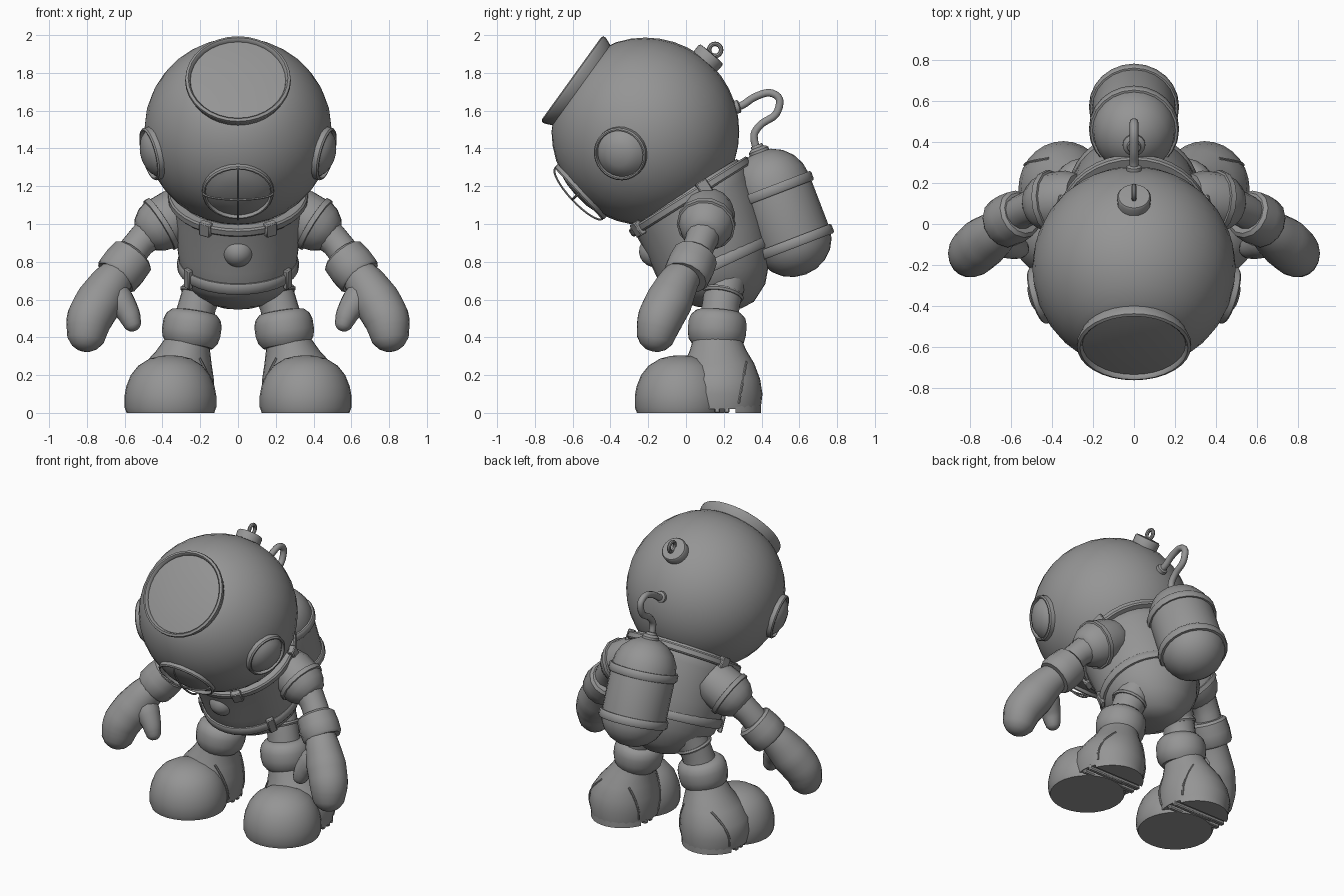
import bpy, bmesh, math
from mathutils import Vector, Matrix

if "Cube" in bpy.data.objects:
    bpy.data.objects.remove(bpy.data.objects["Cube"])

grey = bpy.data.materials.new("suit grey")
grey.diffuse_color = (0.3, 0.3, 0.3, 1)
grey.use_nodes = True
grey.node_tree.nodes["Principled BSDF"].inputs["Base Color"].default_value = grey.diffuse_color
V = Vector


def finish(name, bm):
    bmesh.ops.remove_doubles(bm, verts=bm.verts, dist=0.0005)
    bmesh.ops.recalc_face_normals(bm, faces=bm.faces)
    me = bpy.data.meshes.new(name)
    bm.to_mesh(me)
    bm.free()
    me.materials.append(grey)
    ob = bpy.data.objects.new(name, me)
    bpy.context.collection.objects.link(ob)
    return ob


def skin(name, rings, closed=False):
    """Bridge rings of points into one surface, capping the ends."""
    bm = bmesh.new()
    vs = [[bm.verts.new(p) for p in r] for r in rings]
    n = len(vs[0])
    pairs = list(zip(vs, vs[1:])) + ([(vs[-1], vs[0])] if closed else [])
    for a, b in pairs:
        for i in range(n):
            bm.faces.new((a[i], a[(i + 1) % n], b[(i + 1) % n], b[i]))
    if not closed:
        bm.faces.new(vs[0])
        bm.faces.new(vs[-1])
    return finish(name, bm)


def ring(c, d, r, n=24, ref=(1, 0, 0)):
    """Circle of n points around c, facing along d, started from ref."""
    d, ref = V(d).normalized(), V(ref)
    u = (ref - d * ref.dot(d)).normalized()
    w = d.cross(u)
    return [V(c) + (u * math.cos(t) + w * math.sin(t)) * r
            for t in (2 * math.pi * i / n for i in range(n))]


def lathe(name, prof, origin, d, n=32, closed=False):
    """Turn (radius, height) points around an axis."""
    d = V(d).normalized()
    return skin(name, [ring(V(origin) + d * h, d, max(r, 1e-5), n) for r, h in prof], closed)


def tube(name, pts, radii, n=16, round_end=True, steps=4, ref=(1, 0, 0)):
    """Tube through smoothed points with varying radius."""
    pts = [V(p) for p in pts]
    P, R = [], []
    for i in range(len(pts) - 1):
        p0, p1, p2, p3 = (pts[max(i - 1, 0)], pts[i], pts[i + 1], pts[min(i + 2, len(pts) - 1)])
        for k in range(steps):
            t = k / steps
            P.append(0.5 * (2 * p1 + (p2 - p0) * t + (2 * p0 - 5 * p1 + 4 * p2 - p3) * t * t
                            + (3 * p1 - p0 - 3 * p2 + p3) * t ** 3))
            R.append(radii[i] + (radii[i + 1] - radii[i]) * t)
    P.append(pts[-1])
    R.append(radii[-1])
    dirs = [(P[min(i + 1, len(P) - 1)] - P[max(i - 1, 0)]).normalized() for i in range(len(P))]
    if round_end:
        e, d, r = P[-1], dirs[-1], R[-1]
        for a in (25, 50, 70, 89.9):
            P.append(e + d * r * math.sin(math.radians(a)))
            R.append(r * math.cos(math.radians(a)))
            dirs.append(d)
    return skin(name, [ring(p, d, r, n, ref) for p, d, r in zip(P, dirs, R)])


def box(name, c, rot, size):
    bm = bmesh.new()
    bmesh.ops.create_cube(bm, size=1, matrix=Matrix.Translation(c) @ rot.to_4x4()
                          @ Matrix.Diagonal((*size, 1)))
    bmesh.ops.bevel(bm, geom=bm.edges[:], offset=0.006, segments=1, affect='EDGES')
    return finish(name, bm)


def tilt(deg):
    return Matrix.Rotation(math.radians(deg), 3, 'X')


# Helmet: a ball turned around the big front window axis
HC, HR = V((0, -0.215, 1.49)), 0.497
face = V((0, -0.81, 0.585))
prof = [(0, 0.478), (0.10, 0.476), (0.19, 0.469), (0.252, 0.46), (0.256, 0.475), (0.264, 0.482),
        (0.278, 0.476), (0.28, 0.46), (0.262, 0.418)]
prof += [(HR * math.sin(math.radians(a)), HR * math.cos(math.radians(a))) for a in range(36, 181, 9)]
lathe("helmet", prof, HC, face, 32)


def porthole(name, d, r, dist, bulge):
    lathe(name + "_rim", [(r - .02, dist - .05), (r, dist - .05), (r, dist + .012), (r - .007, dist + .02),
                          (r - .014, dist + .02), (r - .018, dist)], HC, d, 28, True)
    lens = [(0, dist + bulge), (r * .4, dist + bulge * .87), (r * .7, dist + bulge * .5), (r - .013, dist - .005)]
    lathe(name + "_lens", lens, HC, d, 28)


for s, side in ((1, "left"), (-1, "right")):
    porthole(side + "_porthole", (s * 0.93, -0.27, -0.24), 0.143, 0.488, 0.055)

# Lower window with its wire cage
low = V((0, -0.73, -0.68)).normalized()
porthole("lower_window", low, 0.19, 0.465, 0.035)
up = V((0, low.z, -low.y))
for name, a, ref in (("cage_upright", up, (1, 0, 0)), ("cage_crossbar", V((1, 0, 0)), up)):
    arc = [HC + low * (0.48 + 0.05 * math.sin(t)) + a * 0.185 * math.cos(t)
           for t in (math.pi * i / 8 for i in range(9))]
    tube(name, arc, [0.006] * 9, 6, False, 2, V((1, 1, 1)) if name == "none" else a.cross(low))

# Lifting cap and eye
capd = V((0, 0.65, 0.76)).normalized()
lathe("top_cap", [(0.08, 0.46), (0.083, 0.53), (0.076, 0.54), (0.03, 0.543), (0, 0.543)], HC, capd, 20)
eye = HC + capd * 0.568
skin("lifting_eye", [ring(eye + V((0, math.cos(t), math.sin(t))) * 0.032, (0, -math.sin(t), math.cos(t)),
                          0.012, 8) for t in (2 * math.pi * i / 16 for i in range(16))], True)

# Torso: stacked tilted rings
torso = [(0.005, 1.18, 0.31, 32), (0.015, 1.14, 0.34, 32), (0.045, 1.08, 0.338, 31), (0.085, 0.99, 0.332, 29),
         (0.125, 0.88, 0.322, 27), (0.155, 0.79, 0.31, 25), (0.175, 0.71, 0.285, 20), (0.195, 0.635, 0.23, 12),
         (0.21, 0.575, 0.15, 5), (0.22, 0.552, 0.07, 0), (0.22, 0.547, 0.0001, 0)]
skin("torso", [ring((0, y, z), tilt(a) @ V((0, 0, 1)), r, 32) for y, z, r, a in torso])


def band(name, c, deg, r, h, clips, size):
    """Tilted hoop with clips at angles measured from the front."""
    m, c = tilt(deg), V(c)
    lathe(name, [(r - .05, -h), (r - .008, -h), (r, -h * .6), (r, h * .6), (r - .008, h), (r - .05, h)],
          c, m @ V((0, 0, 1)), 36, True)
    for a in clips:
        z = Matrix.Rotation(math.radians(a), 3, 'Z')
        box(name + "_clip", c + m @ z @ V((0, -r + 0.005, 0)), m @ z, size)


band("collar", (0, 0.02, 1.145), 32, 0.37, 0.024, (-28, 28, -104, 104), (0.065, 0.04, 0.08))
band("belt", (0, 0.15, 0.785), 25, 0.322, 0.03, (-56, 56), (0.05, 0.03, 0.11))

# Chest valve
lathe("chest_valve", [(0.09, -0.06), (0.09, 0.012), (0.084, 0.02), (0.077, 0.018), (0.072, 0.03),
                      (0.052, 0.052), (0.025, 0.066), (0, 0.07)],
      (0, -0.178, 0.85), (0, -0.9, -0.38), 24)

# Air tank with bands, neck and hose
td = V((0, -0.358, 0.934)).normalized()
tc = V((0, 0.518, 1.04))
dome = [(0.205 * math.cos(math.radians(a)), 0.205 * math.sin(math.radians(a))) for a in (0, 18, 36, 54, 72, 90)]
lathe("air_tank", [(r, -0.14 - h * .92) for r, h in dome[::-1]] + [(r, 0.165 + h) for r, h in dome], tc, td, 24)
for h in (0.15, -0.15):
    lathe("tank_band", [(0.19, h - .026), (0.214, h - .026), (0.22, h - .018), (0.22, h + .018),
                        (0.214, h + .026), (0.19, h + .026)], tc, td, 24, True)
lathe("tank_neck", [(0.055, 0.34), (0.055, 0.375), (0.045, 0.385), (0.035, 0.39), (0.03, 0.405)], tc, td, 16)
tube("air_hose", [(0, .24, 1.61), (0, .30, 1.63), (0, .36, 1.67), (0, .44, 1.695), (0, .495, 1.66),
                  (0, .475, 1.58), (0, .40, 1.53), (0, .36, 1.47), (0, .375, 1.39)], [0.021] * 9, 10, False)
lathe("hose_fitting", [(0.036, -0.03), (0.036, 0.01), (0.028, 0.016)], (0, 0.27, 1.62), (0, 0.95, 0.3), 14)

for s, side in ((1, "left"), (-1, "right")):
    def m(x, y, z):
        return (s * x, y, z)

    # Arm: shoulder cap, sleeve, cuff
    lathe(side + "_shoulder", [(0.12, -0.10), (0.142, -0.04), (0.145, 0.05), (0.156, 0.052), (0.156, 0.08),
                               (0.145, 0.083), (0.132, 0.125), (0.10, 0.17), (0.07, 0.19)],
          m(0.35, 0.115, 1.035), m(0.82, -0.12, -0.52), 14)
    tube(side + "_sleeve", [m(.42, .11, .99), m(.52, .075, .90), m(.60, .03, .79)], [.10, .083, .083], 12, False)
    lathe(side + "_cuff", [(0.07, -.085), (0.105, -.085), (0.122, -.07), (0.128, 0), (0.125, .065),
                           (0.115, .08), (0.07, .08)], m(0.60, 0.025, 0.775), m(0.60, -0.33, -0.72), 14)

    # Mitten and thumb
    tube(side + "_mitten", [m(.60, .02, .77), m(.67, -.04, .69), m(.735, -.09, .59), m(.785, -.135, .50),
                            m(.80, -.155, .43)], [.08, .107, .125, .122, .108], 18)
    tube(side + "_thumb", [m(.68, -.06, .66), m(.625, -.09, .59), m(.583, -.11, .53), m(.562, -.12, .48)],
         [.08, .078, .062, .05], 14)

    # Leg, hip ring and padded ankle ring
    tube(side + "_leg", [m(.16, .21, .70), m(.215, .185, .57), m(.25, .165, .40)], [.11, .10, .11], 18, False)
    lathe(side + "_hip_ring", [(.09, -.012), (.112, -.012), (.118, 0), (.112, .012), (.09, .012)],
          m(.195, .19, .625), m(-.38, .18, 1), 20, True)
    lathe(side + "_ankle_ring", [(0.09, -.095), (0.125, -.09), (0.148, -.06), (0.156, -.02), (0.156, .03),
                                 (0.145, .065), (0.12, .09), (0.09, .095)], m(.245, .165, .445),
          m(-0.15, 0.08, 1), 22)

    # Boot: heel and shaft
    heel = [(.345, .165, .02, .205, .23), (.345, .17, .10, .22, .235), (.34, .17, .18, .212, .222),
            (.318, .175, .26, .178, .187), (.29, .17, .33, .142, .15), (.265, .165, .40, .118, .125)]
    skin(side + "_boot", [[V(m(x, y, z)) + V((rx * math.cos(t), ry * math.sin(t), 0))
                           for t in (math.pi * i / 14 for i in range(28))] for x, y, z, rx, ry in heel])
    # Boot: round toe cap and soles
    lathe(side + "_toe_cap", [(0.232, 0), (0.243, 0.03), (0.243, 0.09), (0.234, 0.14), (0.21, 0.2),
                              (0.17, 0.25), (0.11, 0.287), (0.05, 0.302), (0, 0.305)],
          m(0.358, -0.028, 0), (0, 0, 1), 28)
    skin(side + "_heel_sole", [[V(m(.345, .165, z)) + V((.207 * math.cos(t), .232 * math.sin(t), 0))
                                for t in (math.radians(25 + 10 * i) for i in range(14))] for z in (0, .04)])
    for y in (.165, .215):
        box(side + "_sole_ridge", V(m(.345, y, .02)), Matrix.Identity(3), (.40, .03, .04))
    # Raised side panel seams
    for o in (-1, 1):
        for a, b in (((.04, .29), (.10, .05)), ((.32, .27), (.28, .05))):
            pts = []
            for k in range(5):
                y, z = a[0] + (b[0] - a[0]) * k / 4, a[1] + (b[1] - a[1]) * k / 4
                i = max(j for j in range(5) if heel[j][2] <= z)
                f = (z - heel[i][2]) / (heel[i + 1][2] - heel[i][2])
                cx, cy, _, rx, ry = [p + (q - p) * f for p, q in zip(heel[i], heel[i + 1])]
                w = rx * math.sqrt(max(0, 1 - ((y - cy) / ry) ** 2))
                pts.append(m(cx + o * w, y, z))
            tube(side + "_boot_seam", pts, [0.007] * 5, 6, False, 2)

# Smooth shading with crisp edges
bpy.ops.object.select_all(action='SELECT')
bpy.context.view_layer.objects.active = bpy.context.selected_objects[0]
bpy.ops.object.shade_smooth_by_angle(angle=math.radians(38))
